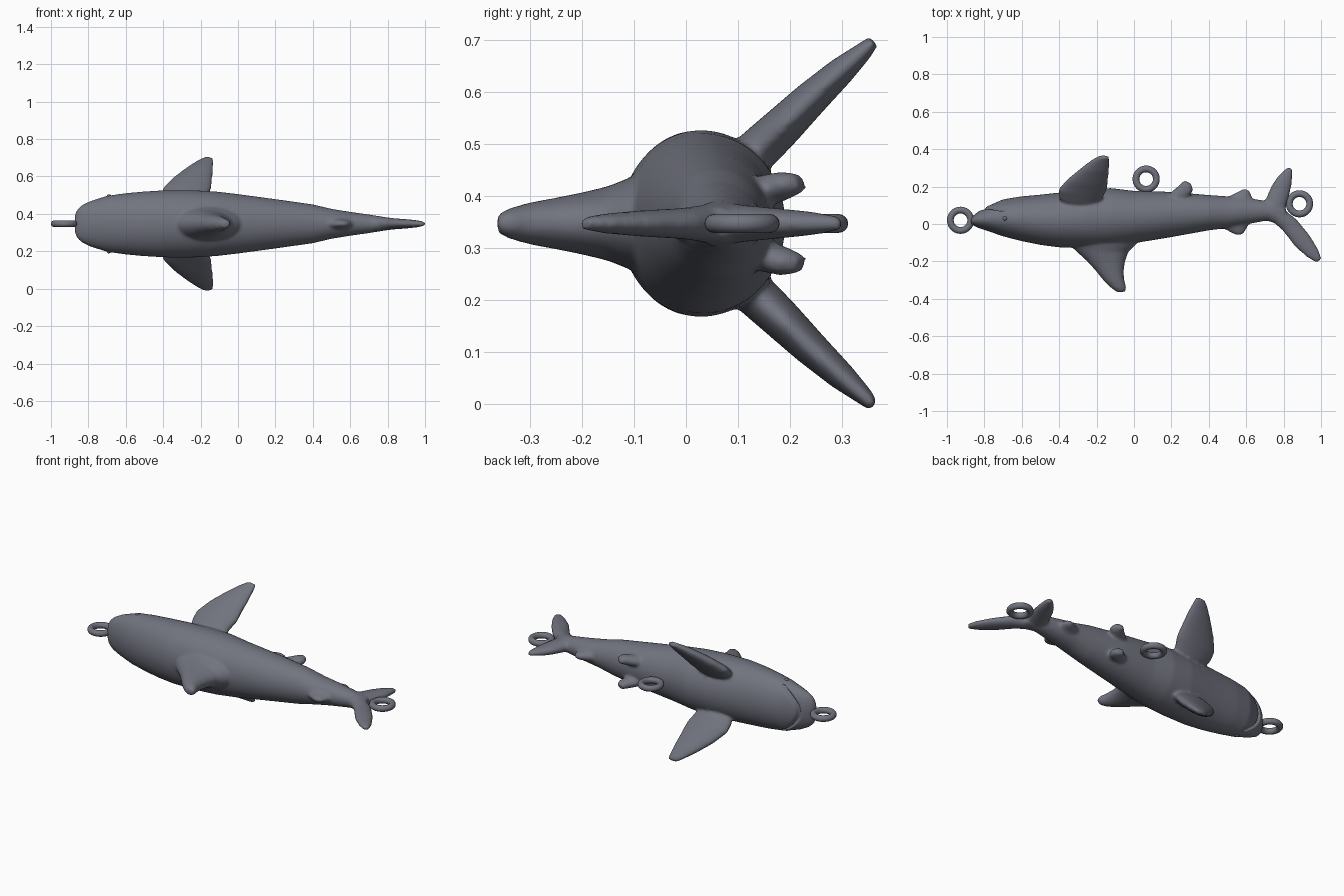
import bpy, bmesh, math
from mathutils import Vector

ZC = 0.347  # mirror plane of the animal, lying on its side

grey = bpy.data.materials.new("slate grey")
grey.diffuse_color = (0.165, 0.172, 0.21, 1)


def loft(bm, sections, n=28):
    """Skin elliptical sections given as (centre, half axis, half axis)."""
    rings = []
    for c, u, v in sections:
        rings.append([bm.verts.new(Vector(c) + Vector(u) * math.cos(2 * math.pi * i / n)
                                   + Vector(v) * math.sin(2 * math.pi * i / n)) for i in range(n)])
    for a, b in zip(rings, rings[1:]):
        for i in range(n):
            j = (i + 1) % n
            bm.faces.new((a[i], a[j], b[j], b[i]))
    bm.faces.new(rings[0])
    bm.faces.new(rings[-1])


def fin(bm, rows, normal=(0, 0, 1)):
    """Fin from rows of (leading point, trailing point, half thickness)."""
    n = Vector(normal).normalized()
    loft(bm, [((Vector(a) + Vector(b)) / 2, (Vector(b) - Vector(a)) / 2, n * t) for a, b, t in rows])


def flat_fin(bm, rows):
    fin(bm, [((ax, ay, ZC), (bx, by, ZC), t) for ax, ay, bx, by, t in rows])


bm = bmesh.new()

# body: x, back y, belly y, half width
body = [(-0.872, 0.0, 0.03, 0.05), (-0.86, -0.008, 0.045, 0.078), (-0.835, -0.02, 0.065, 0.1),
        (-0.79, -0.035, 0.092, 0.122), (-0.7, -0.066, 0.132, 0.15), (-0.6, -0.092, 0.148, 0.164),
        (-0.5, -0.112, 0.157, 0.173), (-0.4, -0.125, 0.168, 0.179), (-0.25, -0.128, 0.188, 0.18),
        (-0.12, -0.122, 0.192, 0.173), (0, -0.103, 0.177, 0.159), (0.2, -0.07, 0.172, 0.132),
        (0.4, -0.034, 0.155, 0.104), (0.5, -0.022, 0.148, 0.08), (0.6, -0.002, 0.14, 0.064),
        (0.7, 0.016, 0.125, 0.05), (0.78, 0.02, 0.11, 0.037), (0.81, 0.03, 0.09, 0.03)]
loft(bm, [((x, (a + b) / 2, ZC), (0, (b - a) / 2, 0), (0, 0, w)) for x, a, b, w in body], 48)

# dorsal fin, flared at its root
flat_fin(bm, [(-0.36, -0.05, 0.04, -0.05, 0.11), (-0.345, -0.11, 0.01, -0.11, 0.088),
              (-0.305, -0.15, -0.03, -0.15, 0.072), (-0.25, -0.2, -0.047, -0.2, 0.06),
              (-0.205, -0.25, -0.055, -0.25, 0.05), (-0.165, -0.3, -0.052, -0.3, 0.041),
              (-0.125, -0.34, -0.04, -0.34, 0.03), (-0.09, -0.365, -0.045, -0.362, 0.018)])

# second dorsal fin and anal fin
flat_fin(bm, [(0.44, 0.02, 0.63, 0.03, 0.045), (0.48, -0.025, 0.61, -0.01, 0.026),
              (0.525, -0.05, 0.592, -0.042, 0.016), (0.55, -0.06, 0.585, -0.054, 0.01)])
flat_fin(bm, [(0.46, 0.12, 0.64, 0.11, 0.045), (0.52, 0.155, 0.63, 0.145, 0.026),
              (0.565, 0.178, 0.622, 0.17, 0.018), (0.585, 0.188, 0.615, 0.182, 0.01)])

# tail lobes
flat_fin(bm, [(0.67, 0.07, 0.8, 0.03, 0.044), (0.705, 0.135, 0.81, 0.08, 0.036),
              (0.735, 0.205, 0.83, 0.15, 0.029), (0.765, 0.25, 0.843, 0.21, 0.024),
              (0.795, 0.282, 0.848, 0.26, 0.018), (0.822, 0.304, 0.848, 0.296, 0.012)])
flat_fin(bm, [(0.67, 0.03, 0.78, 0.1, 0.044), (0.75, 0.005, 0.822, 0.062, 0.036),
              (0.795, -0.035, 0.87, 0.025, 0.03), (0.86, -0.12, 0.94, -0.06, 0.025),
              (0.925, -0.178, 0.985, -0.135, 0.019), (0.975, -0.207, 1.004, -0.185, 0.012)])

for s in (1, -1):
    # pectoral fins: leading x, trailing x, y, distance from mirror plane, half thickness
    rows = [(-0.37, -0.19, 0.09, 0.10, 0.04), (-0.405, -0.165, 0.145, 0.148, 0.042),
            (-0.402, -0.143, 0.187, 0.188, 0.039), (-0.352, -0.137, 0.24, 0.24, 0.034),
            (-0.28, -0.132, 0.3, 0.295, 0.027), (-0.225, -0.13, 0.342, 0.332, 0.018),
            (-0.19, -0.133, 0.362, 0.352, 0.012)]
    fin(bm, [((a, y, ZC + s * d), (b, y, ZC + s * d), t) for a, b, y, d, t in rows], (0, 1, -s))
    # pelvic fins
    rows = [(0.15, 0.27, 0.12, 0.055, 0.03), (0.2, 0.3, 0.172, 0.066, 0.03),
            (0.235, 0.315, 0.2, 0.074, 0.028), (0.265, 0.31, 0.232, 0.08, 0.018)]
    fin(bm, [((a, y, ZC + s * d), (b, y - 0.02, ZC + s * d), t) for a, b, y, d, t in rows], (0, 0.4, -s))

bmesh.ops.recalc_face_normals(bm, faces=bm.faces)
raw = bpy.data.meshes.new("shark_body")
bm.to_mesh(raw)
bm.free()
shark = bpy.data.objects.new("shark_body", raw)
bpy.context.collection.objects.link(shark)

# fuse everything into one smooth skin
remesh = shark.modifiers.new("fuse", 'REMESH')
remesh.mode = 'VOXEL'
remesh.voxel_size = 0.008
smooth = shark.modifiers.new("soften", 'SMOOTH')
smooth.factor = 0.5
smooth.iterations = 8
fused = bpy.data.meshes.new_from_object(shark.evaluated_get(bpy.context.evaluated_depsgraph_get()))
shark.modifiers.clear()
shark.data = fused

# mouth: press a curved crease into the belly side of the head
for v in fused.vertices:
    d = abs(v.co.z - ZC)
    if v.co.x < -0.6 and v.co.y > 0.045 and d < 0.135:
        arc_x = -0.805 + 0.11 * (d / 0.135) ** 2
        v.co.y -= 0.018 * math.exp(-((v.co.x - arc_x) / 0.009) ** 2)
fused.materials.clear()
fused.materials.append(grey)
fused.shade_smooth()


def finish(name):
    ob = bpy.context.object
    ob.name = name
    ob.data.materials.append(grey)
    ob.data.shade_smooth()
    return ob


# eyes
for s, side in ((1, "left"), (-1, "right")):
    bpy.ops.mesh.primitive_uv_sphere_add(segments=16, ring_count=10, radius=0.012,
                                         location=(-0.69, 0.03, ZC + s * 0.146))
    finish(side + "_eye")

# hanging rings
for name, x, y in (("nose_ring", -0.9275, 0.02), ("belly_ring", 0.065, 0.24), ("tail_ring", 0.885, 0.108)):
    bpy.ops.mesh.primitive_torus_add(major_radius=0.0545, minor_radius=0.018, major_segments=40,
                                     minor_segments=16, location=(x, y, ZC))
    finish(name)
